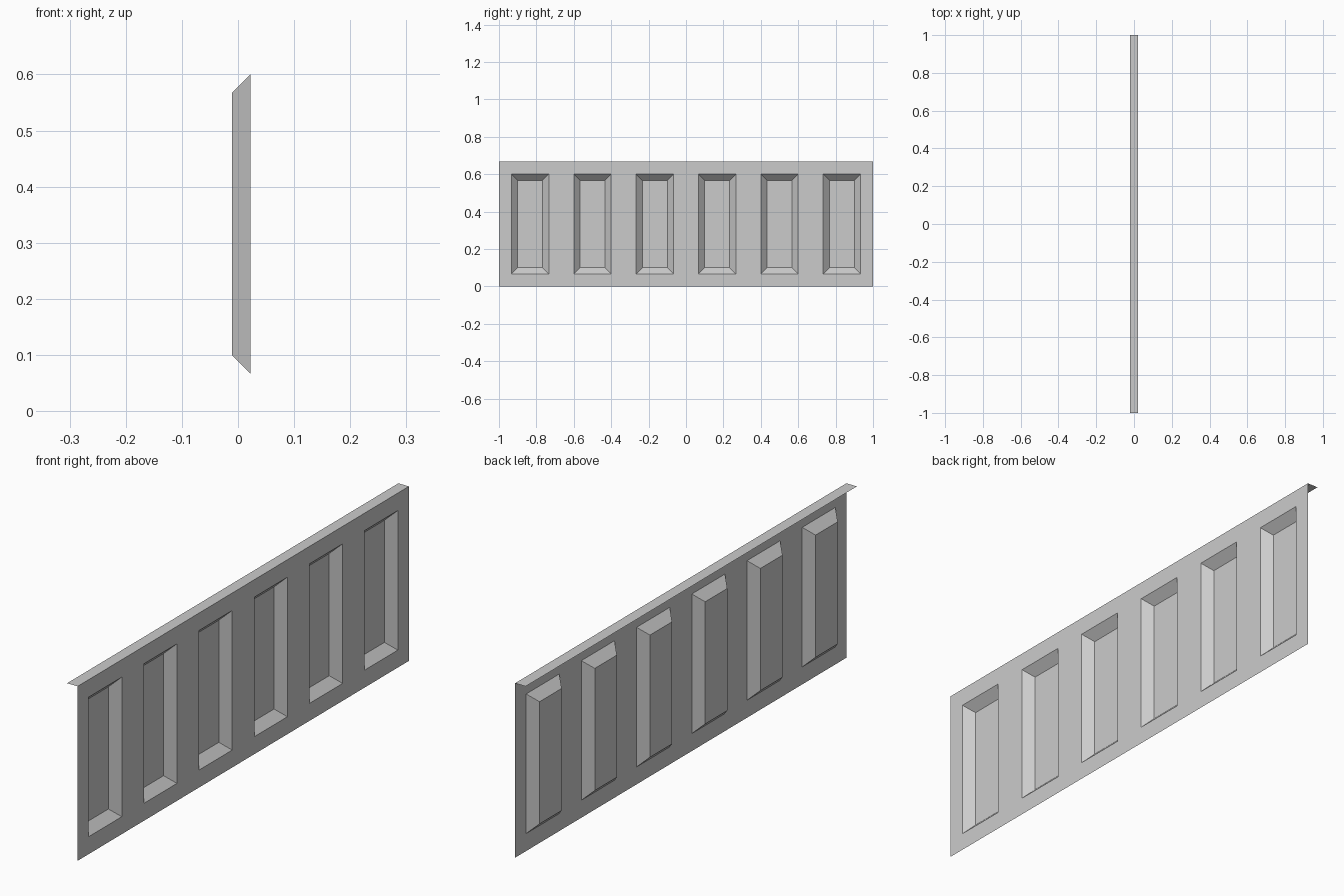
import bpy, bmesh

if "Cube" in bpy.data.objects:
    bpy.data.objects.remove(bpy.data.objects["Cube"])

X = 1 / 45          # plane of the sheet
HEIGHT = 2 / 3
COUNT = 6
PITCH = 2 / COUNT
POCKET_W = 0.2
BEVEL = 1 / 30      # pocket depth and wall slope


def make_object(name, bm):
    mesh = bpy.data.meshes.new(name)
    bm.to_mesh(mesh)
    bm.free()
    obj = bpy.data.objects.new(name, mesh)
    bpy.context.collection.objects.link(obj)
    return obj


# Pressed sheet: a grid whose pocket cells are sunk with sloped walls
bm = bmesh.new()
ys = [-1.0]
for i in range(COUNT):
    c = -1 + PITCH * (i + 0.5)
    ys += [c - POCKET_W / 2, c + POCKET_W / 2]
ys.append(1.0)
zs = [0, 1 / 15, 0.6, HEIGHT]
grid = [[bm.verts.new((X, y, z)) for z in zs] for y in ys]
pockets = []
for i in range(len(ys) - 1):
    for j in range(len(zs) - 1):
        face = bm.faces.new((grid[i][j], grid[i + 1][j], grid[i + 1][j + 1], grid[i][j + 1]))
        if j == 1 and i % 2 == 1:
            pockets.append(face)
bm.normal_update()
bmesh.ops.inset_individual(bm, faces=pockets, thickness=BEVEL, depth=-BEVEL,
                           use_even_offset=True)
make_object("pressed_panel", bm)

# Flat lip folded back along the top edge
bm = bmesh.new()
bm.faces.new([bm.verts.new((x, y, HEIGHT))
              for x, y in ((-X, -1), (X, -1), (X, 1), (-X, 1))])
make_object("top_lip", bm)
